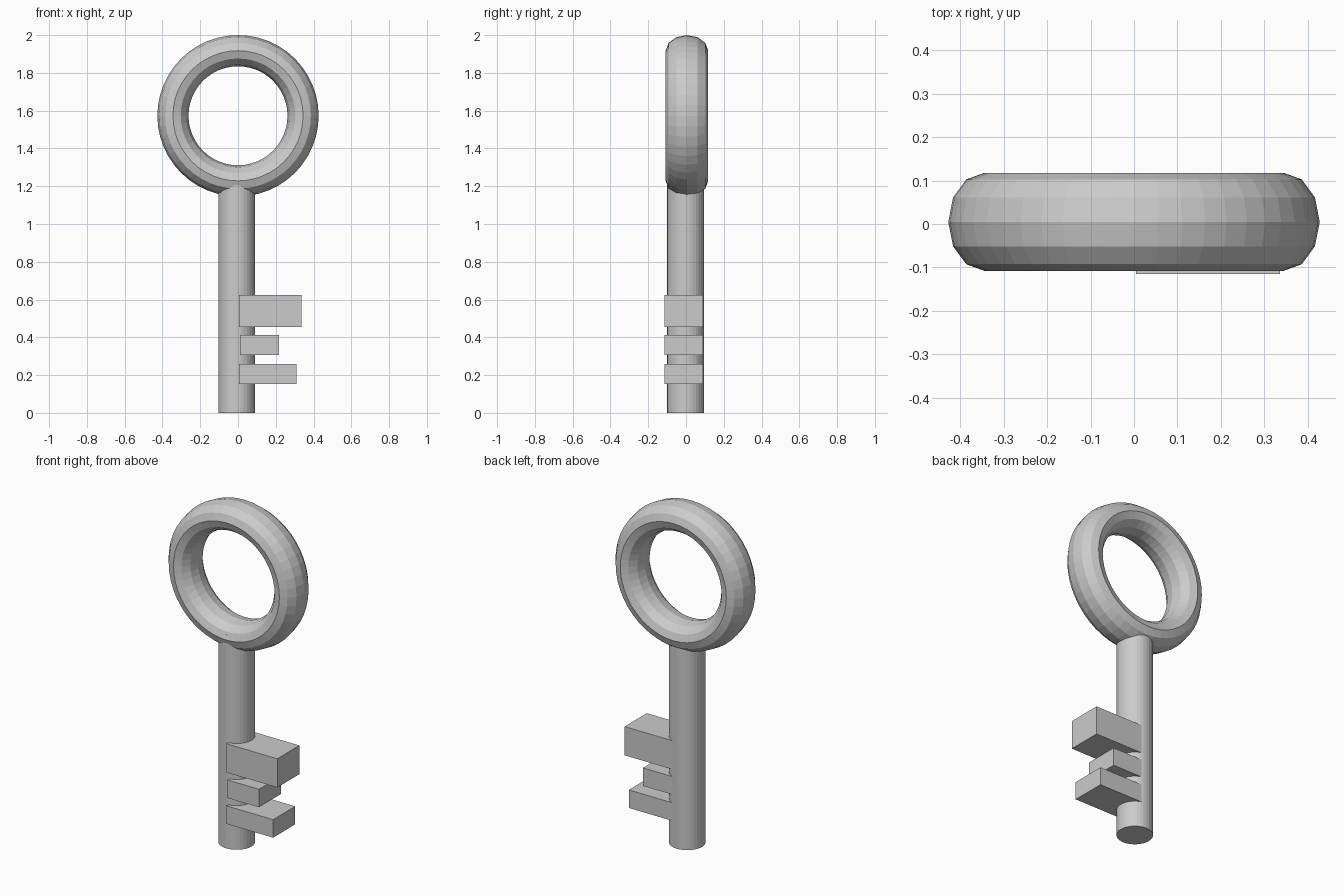
import bpy
from math import pi

if "Cube" in bpy.data.objects:
    bpy.data.objects.remove(bpy.data.objects["Cube"])


def box(name, x0, x1, y0, y1, z0, z1):
    bpy.ops.mesh.primitive_cube_add(size=1, location=((x0 + x1) / 2, (y0 + y1) / 2, (z0 + z1) / 2))
    ob = bpy.context.object
    ob.name = name
    ob.scale = (x1 - x0, y1 - y0, z1 - z0)
    bpy.ops.object.transform_apply(location=False, rotation=False, scale=True)


# Ring handle: torus standing upright, deeper than its radial thickness
bpy.ops.mesh.primitive_torus_add(major_segments=48, minor_segments=12,
                                 major_radius=0.3445, minor_radius=0.0825,
                                 location=(0, 0.005, 1.573), rotation=(pi / 2, 0, 0))
ring = bpy.context.object
ring.name = "ring_handle"
ring.scale = (1, 1, 0.1125 / 0.0825)
bpy.ops.object.transform_apply(location=False, rotation=True, scale=True)

# Shaft: its top is buried in the ring
top = 1.255
bpy.ops.mesh.primitive_cylinder_add(vertices=32, radius=0.0975, depth=top,
                                    location=(-0.007, -0.002, top / 2))
bpy.context.object.name = "shaft"

# Teeth: three bars on the right side
teeth = {
    "upper_tooth": (0.005, 0.336, 0.455, 0.624),
    "middle_tooth": (0.01, 0.217, 0.307, 0.413),
    "lower_tooth": (0.005, 0.309, 0.153, 0.259),
}
for name, (x0, x1, z0, z1) in teeth.items():
    box(name, x0, x1, -0.115, 0.09, z0, z1)
